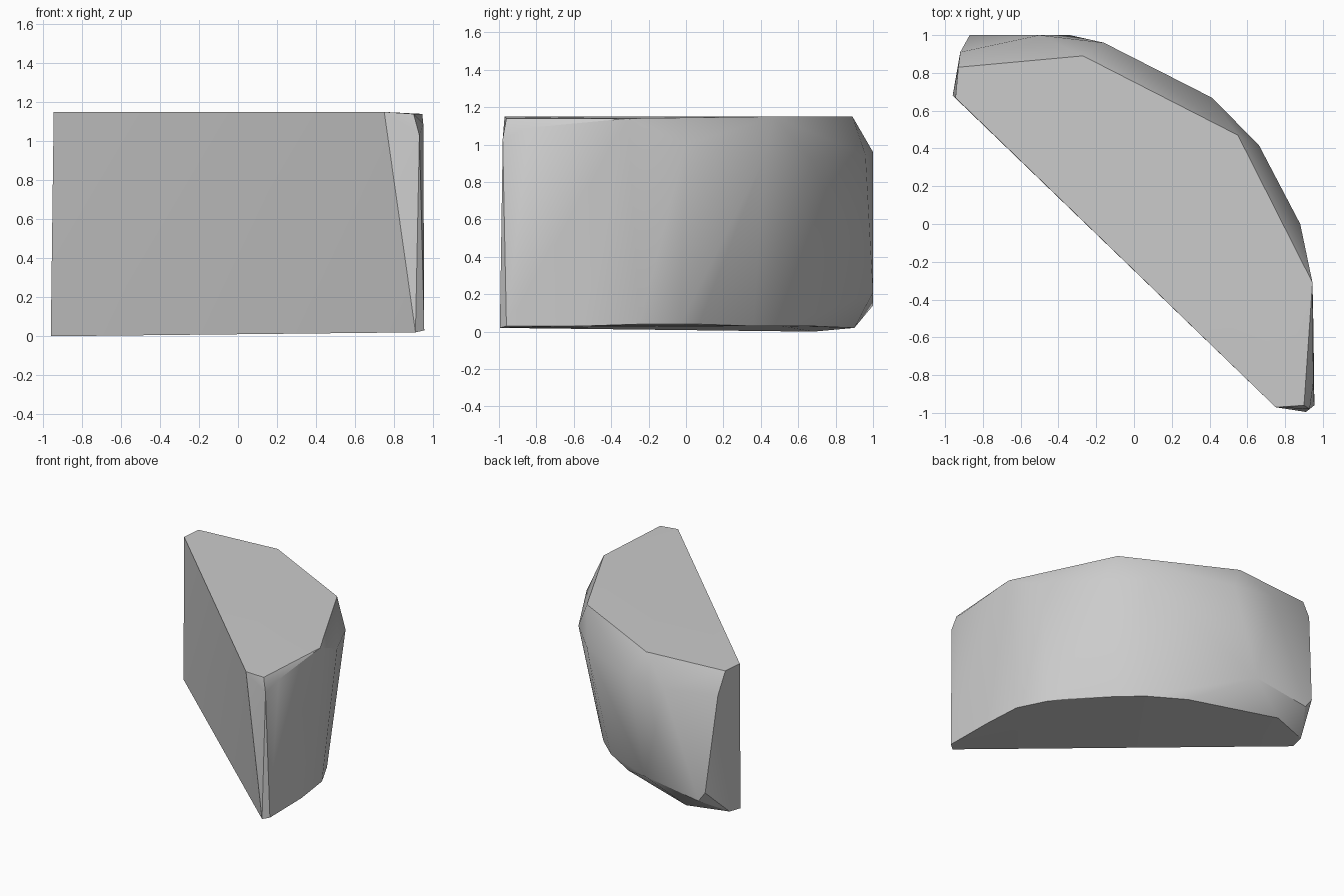
import bpy, bmesh, math

cube = bpy.data.objects.get("Cube")
if cube:
    bpy.data.objects.remove(cube, do_unlink=True)

grey = bpy.data.materials.new("stone grey")
grey.use_nodes = True
colour = (0.6, 0.6, 0.6, 1)
grey.diffuse_color = colour
grey.node_tree.nodes["Principled BSDF"].inputs["Base Color"].default_value = colour

# Outline of the flat top
top_rim = [(-.945, .668, 1.15), (-.93, .83, 1.15), (-.27, .89, 1.15), (.55, .47, 1.15),
           (.945, -.31, 1.14), (.90, -.96, 1.14), (.75, -.97, 1.15)]
# Shoulder below the top chamfer
shoulder = [(-.92, .91, .98), (-.5, 1, .96), (-.16, .96, .945), (.41, .67, .92),
            (.66, .42, .93), (.88, 0, 1), (.95, -.84, 1.09), (.93, -.98, 1.03)]
# Lower end of the flat back panel
back_panel = [(-.87, 1, .22), (-.81, 1, .14), (-.34, 1, .21)]
# Outline of the base, tucked in under the curved side
base_rim = [(-.96, .68, 0), (-.94, .79, .01), (-.63, .9, .02), (.04, .67, .03),
            (.31, .51, .03), (.48, .36, .03), (.73, .07, .04), (.81, -.03, .04),
            (.92, -.25, .04), (.95, -.55, .03), (.955, -.96, .03), (.91, -.995, .02)]

# Wrap the rims into one faceted block
bm = bmesh.new()
for point in top_rim + shoulder + back_panel + base_rim:
    bm.verts.new(point)
bmesh.ops.convex_hull(bm, input=bm.verts[:])
loose = [v for v in bm.verts if not v.link_faces]
bmesh.ops.delete(bm, geom=loose, context='VERTS')
bmesh.ops.dissolve_limit(bm, angle_limit=math.radians(1),
                         verts=bm.verts[:], edges=bm.edges[:])
bmesh.ops.recalc_face_normals(bm, faces=bm.faces[:])
mesh = bpy.data.meshes.new("rock_block")
bm.to_mesh(mesh)
bm.free()
mesh.materials.append(grey)

block = bpy.data.objects.new("rock_block", mesh)
bpy.context.collection.objects.link(block)
bpy.ops.object.select_all(action='DESELECT')
block.select_set(True)
bpy.context.view_layer.objects.active = block
bpy.ops.object.shade_smooth_by_angle(angle=math.radians(30))
